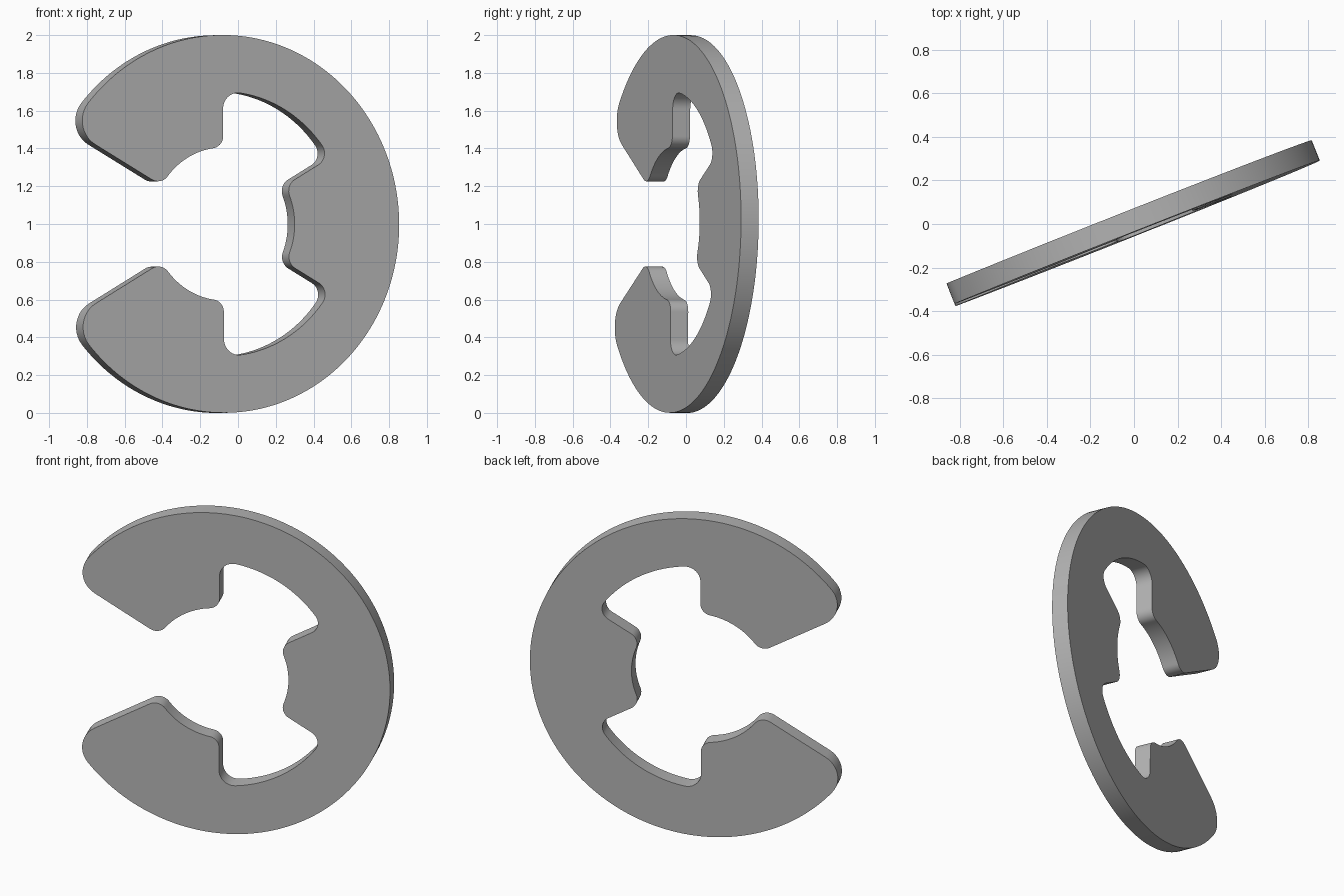
import bpy
import bmesh
from math import asin, sqrt, sin, cos, radians, degrees

cube = bpy.data.objects.get("Cube")
if cube:
    bpy.data.objects.remove(cube, do_unlink=True)

OUTER, GRIP, RELIEF = 1.0, 0.405, 0.70   # rim, shaft seat and relief radii
SPOKE = 30                               # angle of all the radial edges
THICK = 0.10


def polar(r, a):
    return r * cos(radians(a)), r * sin(radians(a))


def lean(radius, dist):
    """Angle by which a fillet centre stands off the edge it touches."""
    return degrees(asin(radius / dist))


def arc(centre, r, a0, a1):
    n = max(3, int(abs(a1 - a0) * (0.5 if r > 0.2 else 0.12)))
    pts = [polar(r, a0 + (a1 - a0) * i / n) for i in range(n + 1)]
    return [(centre[0] + x, centre[1] + y) for x, y in pts]


# Fillet radii: jaw end, jaw tip and tooth, notch lip, notch root, relief end
r_end, r_tip, r_lip, r_root, r_rel = 0.145, 0.07, 0.065, 0.085, 0.071
a_end = 180 - SPOKE - lean(r_end, OUTER - r_end)
a_tip = 180 - SPOKE - lean(r_tip, GRIP + r_tip)
a_lip = 90 + lean(r_lip, GRIP + r_lip)
a_root = 90 - lean(r_root, RELIEF - r_root)
a_rel = SPOKE + lean(r_rel, RELIEF - r_rel)
a_tooth = SPOKE - lean(r_tip, GRIP + r_tip)

# Upper half of the outline, from the rim round the jaw to the middle tooth
half = (
    arc((0, 0), OUTER, 0, a_end)
    + arc(polar(OUTER - r_end, a_end), r_end, a_end, 270 - SPOKE)
    + arc(polar(GRIP + r_tip, a_tip), r_tip, 270 - SPOKE, a_tip + 180)
    + arc((0, 0), GRIP, a_tip, a_lip)
    + arc(polar(GRIP + r_lip, a_lip), r_lip, a_lip + 180, 360)
    + arc(polar(RELIEF - r_root, a_root), r_root, 180, a_root)
    + arc((0, 0), RELIEF, a_root, a_rel)
    + arc(polar(RELIEF - r_rel, a_rel), r_rel, a_rel, SPOKE - 90)
    + arc(polar(GRIP + r_tip, a_tooth), r_tip, SPOKE + 90, a_tooth + 180)
    + arc((0, 0), GRIP, a_tooth, 0)
)
# Lower half is the mirror image
outline = half + [(x, -z) for x, z in reversed(half[1:-1])]

bm = bmesh.new()
verts = [bm.verts.new((x, -THICK / 2, z)) for x, z in outline]
bmesh.ops.remove_doubles(bm, verts=verts, dist=1e-4)
bm.verts.ensure_lookup_table()
face = bm.faces.new(list(bm.verts))
ext = bmesh.ops.extrude_face_region(bm, geom=[face])
moved = [g for g in ext["geom"] if isinstance(g, bmesh.types.BMVert)]
bmesh.ops.translate(bm, verts=moved, vec=(0, THICK, 0))
bmesh.ops.recalc_face_normals(bm, faces=bm.faces)
mesh = bpy.data.meshes.new("retaining_clip")
bm.to_mesh(mesh)
bm.free()

# Plain steel grey
steel = bpy.data.materials.new("steel_grey")
steel.use_nodes = True
colour = (0.45, 0.45, 0.45, 1)
steel.diffuse_color = colour
steel.node_tree.nodes["Principled BSDF"].inputs["Base Color"].default_value = colour
mesh.materials.append(steel)

# Stand the clip up, turned and leaning back very slightly
clip = bpy.data.objects.new("retaining_clip", mesh)
bpy.context.collection.objects.link(clip)
clip.rotation_euler = (radians(-0.6), 0, radians(21.6))
clip.location = (-0.095, -0.03, 1)
bpy.ops.object.select_all(action="DESELECT")
clip.select_set(True)
bpy.context.view_layer.objects.active = clip
bpy.ops.object.shade_smooth_by_angle(angle=radians(30))
